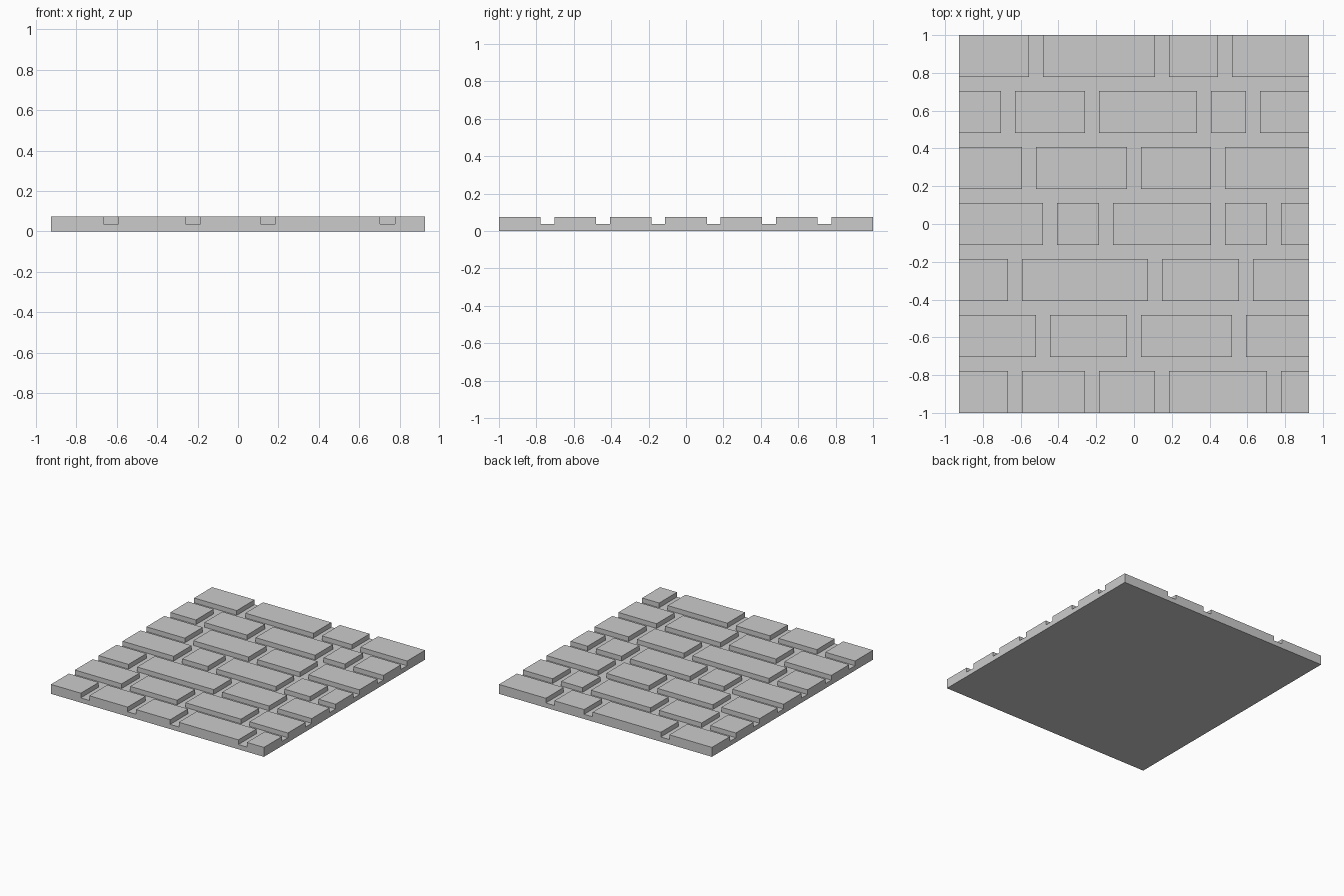
import bpy

if "Cube" in bpy.data.objects:
    bpy.data.objects.remove(bpy.data.objects["Cube"])

U = 2 / 54                 # layout unit: joints are 2 wide, bricks 6 deep
W, L = 50, 54              # panel size in units
# start of each vertical joint per course, front to back
JOINTS = [
    (7, 18, 28, 44),
    (11, 24, 39),
    (7, 27, 40),
    (12, 20, 36, 44),
    (9, 24, 36),
    (6, 18, 34, 41),
    (10, 28, 37),
]


def add_boxes(name, boxes):
    """One mesh object made of boxes (x0, x1, y0, y1, z0, z1) in layout units."""
    verts, faces = [], []
    for x0, x1, y0, y1, z0, z1 in boxes:
        n = len(verts)
        verts += [((x - W / 2) * U, (y - L / 2) * U, z * U)
                  for z in (z0, z1) for x, y in ((x0, y0), (x1, y0), (x1, y1), (x0, y1))]
        faces += [[n + i for i in f] for f in
                  ((3, 2, 1, 0), (4, 5, 6, 7), (0, 1, 5, 4),
                   (1, 2, 6, 5), (2, 3, 7, 6), (3, 0, 4, 7))]
    mesh = bpy.data.meshes.new(name)
    mesh.from_pydata(verts, [], faces)
    obj = bpy.data.objects.new(name, mesh)
    bpy.context.collection.objects.link(obj)
    return obj


# solid slab
panel = add_boxes("brick_panel", [(0, W, 0, L, 0, 2)])

# long joints between courses
bed_joints = add_boxes("bed_joint_cutter",
                       [(-1, W + 1, 8 * r + 6, 8 * r + 8, 1, 3) for r in range(6)])

# short joints between the bricks of each course
head_joints = add_boxes("head_joint_cutter",
                        [(x, x + 2, 8 * r - 0.5, 8 * r + 6.5, 1, 3)
                         for r, row in enumerate(JOINTS) for x in row])

# carve the joints to half the slab thickness
bpy.context.view_layer.objects.active = panel
for cutter in (bed_joints, head_joints):
    cutter.hide_render = True
    mod = panel.modifiers.new("joints", 'BOOLEAN')
    mod.operation = 'DIFFERENCE'
    mod.solver = 'EXACT'
    mod.object = cutter
    bpy.ops.object.modifier_apply(modifier=mod.name)
    bpy.data.objects.remove(cutter)
